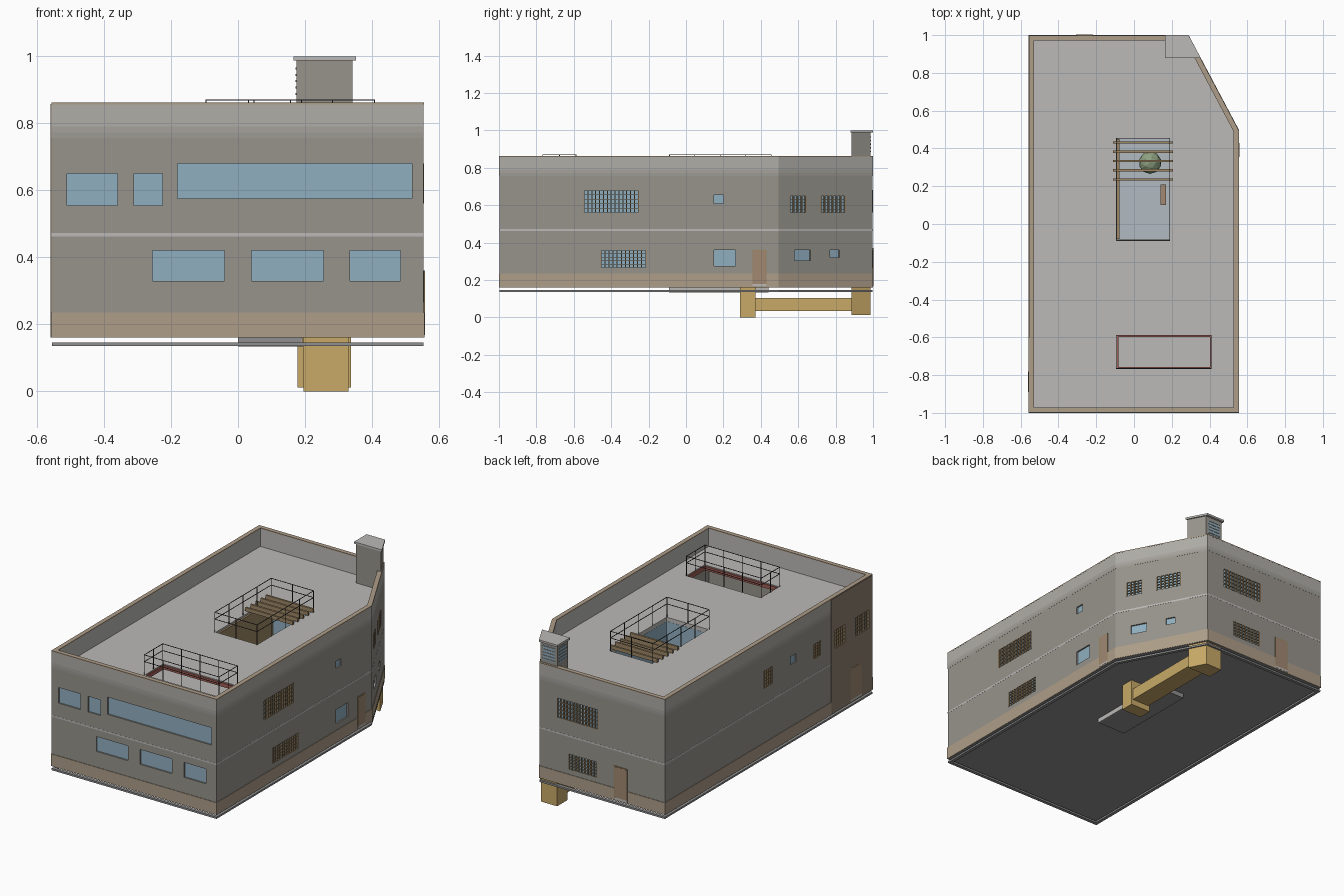
import bpy, bmesh, math
from mathutils import Vector

if "Cube" in bpy.data.objects:
    bpy.data.objects.remove(bpy.data.objects["Cube"])

mats = {}
for n, c in dict(wall=(.31, .295, .262), band1=(.34, .325, .295), band2=(.38, .365, .335), band3=(.43, .42, .39),
                 band=(.50, .49, .475), deck=(.50, .49, .475), tan=(.42, .34, .25), wood=(.34, .24, .13),
                 duct=(.58, .40, .14), glass=(.28, .43, .53), black=(.04, .04, .04), red=(.36, .11, .09),
                 brown=(.27, .22, .16), door=(.36, .25, .17), green=(.27, .36, .22), dark=(.28, .28, .28),
                 pool=(.44, .50, .54)).items():
    mats[n] = bpy.data.materials.new(n)
    mats[n].diffuse_color = (*c, 1)


def finish(name, bm, mat):
    bmesh.ops.recalc_face_normals(bm, faces=bm.faces)
    me = bpy.data.meshes.new(name)
    bm.to_mesh(me)
    bm.free()
    o = bpy.data.objects.new(name, me)
    bpy.context.collection.objects.link(o)
    if mat:
        me.materials.append(mats[mat])
    return o


def add_prism(bm, pts, z0, z1):
    a = [bm.verts.new((x, y, z0)) for x, y in pts]
    b = [bm.verts.new((x, y, z1)) for x, y in pts]
    bm.faces.new(a[::-1])
    bm.faces.new(b)
    for i in range(len(a)):
        j = (i + 1) % len(a)
        bm.faces.new((a[i], a[j], b[j], b[i]))


def prism(name, pts, z0, z1, mat=None):
    bm = bmesh.new()
    add_prism(bm, pts, z0, z1)
    return finish(name, bm, mat)


def rect(x0, x1, y0, y1):
    return [(x0, y0), (x1, y0), (x1, y1), (x0, y1)]


def offset(pts, d):
    """Grow (d > 0) or shrink a counter-clockwise outline."""
    out = []
    for i, p in enumerate(pts):
        p, a, b = Vector(p), Vector(pts[i - 1]), Vector(pts[(i + 1) % len(pts)])
        u, v = (p - a).normalized(), (b - p).normalized()
        n1, n2 = Vector((u.y, -u.x)), Vector((v.y, -v.x))
        out.append(tuple(p + (n1 + n2) * d / (1 + n1.dot(n2))))
    return out


def ring(name, pts, d_out, d_in, z0, z1, mat):
    """Closed band following an outline."""
    bm = bmesh.new()
    loops = [[bm.verts.new((x, y, z)) for x, y in offset(pts, d)]
             for d, z in ((d_out, z0), (d_out, z1), (d_in, z1), (d_in, z0))]
    n = len(pts)
    for k in range(4):
        a, b = loops[k], loops[(k + 1) % 4]
        for i in range(n):
            j = (i + 1) % n
            bm.faces.new((a[i], a[j], b[j], b[i]))
    return finish(name, bm, mat)


# Footprint and facade planes: origin, direction along the wall
foot = [(-.556, -.998), (.554, -.998), (.554, .495), (.287, .998), (-.556, .998)]
cut_dir = (Vector(foot[3]) - Vector(foot[2])).normalized()
planes = {'front': (Vector((0, -.998)), Vector((1, 0))), 'right': (Vector((.554, 0)), Vector((0, 1))),
          'back': (Vector((0, .998)), Vector((-1, 0))), 'left': (Vector((-.556, 0)), Vector((0, -1))),
          'angled': (Vector(foot[2]), cut_dir)}


def patch(side, s0, s1, d0, d1):
    """Plan rectangle on a facade: s along the wall, d outwards."""
    o, u = planes[side]
    n = Vector((u.y, -u.x))
    if side == 'angled':
        s0, s1 = (s0 - .495) / u.y, (s1 - .495) / u.y
    return [tuple(o + u * s + n * d) for s, d in ((s0, d1), (s1, d1), (s1, d0), (s0, d0))]


plain = [('front', -.51, -.36, .555, .65), ('front', -.31, -.225, .555, .65), ('front', -.18, .52, .575, .68),
         ('front', -.255, -.04, .33, .42), ('front', .04, .255, .33, .42), ('front', .335, .485, .33, .42),
         ('right', .15, .20, .61, .655), ('right', .15, .265, .275, .36),
         ('angled', .58, .665, .305, .36), ('angled', .77, .82, .32, .36), ('left', .21, .265, .61, .66)]
lattice = [('right', -.545, -.255, .56, .68), ('right', -.455, -.215, .265, .36),
           ('angled', .555, .64, .56, .65), ('angled', .72, .85, .56, .65),
           ('back', -.167, .107, .56, .68), ('back', -.09, .10, .265, .36),
           ('left', -.04, .04, .565, .67), ('left', .43, .50, .56, .65),
           ('left', .635, .73, .55, .66), ('left', .83, .96, .55, .66)]
doors = [('right', .355, .43, .18, .36), ('back', .217, .306, .18, .37), ('left', .78, .89, .18, .37)]

# Main block: roof recess, light wells, window recesses and two storeys are cut out
DECK = .75
well_a, well_b = rect(-.09, .19, -.085, .455), rect(-.09, .41, -.765, -.59)
body = prism('building_walls', foot, .16, .86, 'wall')
cuts = [prism('roof_cutter', offset(foot, -.025), DECK, .95)]
bm = bmesh.new()
for z0, z1 in ((.19, .455), (.475, .725)):
    add_prism(bm, offset(foot, -.03), z0, z1)
cuts.append(finish('storey_cutter', bm, None))
bm = bmesh.new()
add_prism(bm, well_a, .3, .8)
add_prism(bm, well_b, .6, .8)
for side, s0, s1, z0, z1 in plain + lattice:
    add_prism(bm, patch(side, s0, s1, -.014, .03), z0, z1)
cuts.append(finish('opening_cutter', bm, None))
for c in cuts:
    c.hide_render = True
    m = body.modifiers.new('cut', 'BOOLEAN')
    m.operation, m.solver, m.object = 'DIFFERENCE', 'EXACT', c
new = bpy.data.meshes.new_from_object(body.evaluated_get(bpy.context.evaluated_depsgraph_get()))
body.modifiers.clear()
body.data = new
new.materials.clear()
for n in ('wall', 'deck', 'dark'):
    new.materials.append(mats[n])
for p in new.polygons:
    inside = abs(p.center.x) < .535 and abs(p.center.y) < .98
    p.material_index = 2 if p.center.z < .161 else int(inside and (p.center.z > .7 or p.normal.z > .9))
for c in cuts:
    bpy.data.objects.remove(c)

# Horizontal bands; the top one lightens upwards
ring('plinth', foot, .003, -.01, .161, .235, 'tan')
ring('string_course', foot, .0006, -.01, .462, .472, 'band')
for k, (z0, z1) in enumerate(((.757, .772), (.772, .79), (.79, .859))):
    ring(f'upper_band_{k}', foot, .0006, -.012, z0, z1, f'band{k + 1}')
ring('parapet_coping', foot, .001, -.026, .857, .863, 'tan')
ring('ground_frame', foot, 0, -.02, .135, .146, 'dark')
prism('left_cladding_low', patch('left', .6, .995, -.005, .0035), .161, .55, 'brown')
prism('left_cladding_top', patch('left', .6, .995, -.005, .0035), .66, .858, 'brown')
for i, (a, b) in enumerate(((.6, .635), (.73, .83), (.96, .995))):
    prism(f'left_cladding_pier_{i}', patch('left', a, b, -.005, .0035), .55, .66, 'brown')

# Windows, lattices and doors
for i, (side, s0, s1, z0, z1) in enumerate(plain + lattice):
    prism(f'{side}_window_{i}', patch(side, s0, s1, -.02, -.009), z0, z1, 'glass')
for i, (side, s0, s1, z0, z1) in enumerate(lattice):
    bm = bmesh.new()
    cols, rows = max(4, round((s1 - s0) / .021)), 5
    for k in range(cols + 1):
        s = s0 + (s1 - s0) * k / cols
        add_prism(bm, patch(side, s - .0028, s + .0028, -.008, .001), z0, z1)
    for k in range(rows + 1):
        z = z0 + (z1 - z0) * k / rows
        add_prism(bm, patch(side, s0, s1, -.007, 0), z - .0015, z + .0015)
    finish(f'{side}_lattice_{i}', bm, 'wood')
for side, s0, s1, z0, z1 in doors:
    prism(f'{side}_door_frame', patch(side, s0, s1, -.01, .0038), z0, z1, 'wood')
    prism(f'{side}_door_leaf', patch(side, s0 + .006, s1 - .006, -.01, .0045), z0, z1 - .006, 'door')
    prism(f'{side}_door_step', patch(side, s0, s1, -.01, .0045), z0 - .012, z0, 'band')


# Railings around the light wells
def railing(name, x0, x1, y0, y1, nx, ny):
    r = rect(x0, x1, y0, y1)
    for k, z in enumerate((.828, .869)):
        ring(f'{name}_rail_{k}', r, .0014, -.0014, z, z + .003, 'black')
    bm = bmesh.new()
    pts = {(x0 + (x1 - x0) * i / nx, y) for i in range(nx + 1) for y in (y0, y1)}
    pts |= {(x, y0 + (y1 - y0) * i / ny) for i in range(ny + 1) for x in (x0, x1)}
    for x, y in sorted(pts):
        add_prism(bm, rect(x - .0016, x + .0016, y - .0016, y + .0016), DECK, .87)
    finish(f'{name}_posts', bm, 'black')


railing('court_railing', -.095, .19, -.088, .455, 2, 4)
railing('front_railing', -.095, .408, -.765, -.588, 4, 2)

# Courtyard: lining, glazed walls, floor, pergola, tree and door
mid = rect(-.09, .19, -.085, .455)
ring('court_glazing_low', mid, .003, -.001, .19, .455, 'glass')
ring('court_glazing_high', mid, .003, -.001, .475, .725, 'glass')
prism('court_lining', rect(-.089, -.078, -.08, .45), .21, DECK - .01, 'wood')
prism('court_floor', rect(-.088, .188, -.083, .453), .185, .205, 'pool')
for i in range(5):
    y = .235 + .049 * i
    prism(f'pergola_beam_{i}', rect(-.112, .207, y - .006, y + .006), .753, .775, 'wood')
prism('court_door', rect(.14, .17, .10, .21), .205, .40, 'door')
bm = bmesh.new()
bmesh.ops.create_icosphere(bm, subdivisions=2, radius=.06)
tree = finish('tree_crown', bm, 'green')
tree.location = (.085, .325, .43)
prism('tree_trunk', rect(.08, .09, .32, .33), .2, .4, 'wood')
ring('front_well_trim', well_b, .001, -.008, .722, .745, 'red')

# Chimney, its cap and louvres
stack = [(.175, .885), (.342, .885), (.288, .986), (.175, .986)]
prism('chimney', stack, DECK, .99, 'wall')
prism('chimney_cap', [(.165, .88), (.353, .88), (.289, 1), (.165, 1)], .988, 1, 'band')
prism('chimney_vent_back', rect(.19, .272, .98, .987), .88, .97, 'glass')
prism('chimney_vent_side', rect(.174, .18, .90, .97), .88, .97, 'glass')
for k in range(5):
    z = .885 + k * .019
    prism(f'back_louvre_{k}', rect(.19, .272, .98, .989), z, z + .006, 'dark')
    prism(f'side_louvre_{k}', rect(.172, .18, .90, .97), z, z + .006, 'dark')

# Underground duct
prism('duct_riser', [(.177, .885), (.337, .885), (.285, .986), (.177, .986)], .012, .165, 'duct')
prism('duct_run', rect(.205, .32, .36, .9), .035, .105, 'duct')
prism('duct_inlet', rect(.195, .33, .29, .372), 0, .165, 'duct')
prism('court_pit', rect(0, .19, -.09, .44), .133, .165, 'dark')
prism('court_pit_edge', rect(.185, .192, -.09, .44), .132, .159, 'band')

for m in bpy.data.materials:
    if m.users and not m.is_grease_pencil:
        m.use_nodes = True
        m.node_tree.nodes["Principled BSDF"].inputs["Base Color"].default_value = m.diffuse_color
